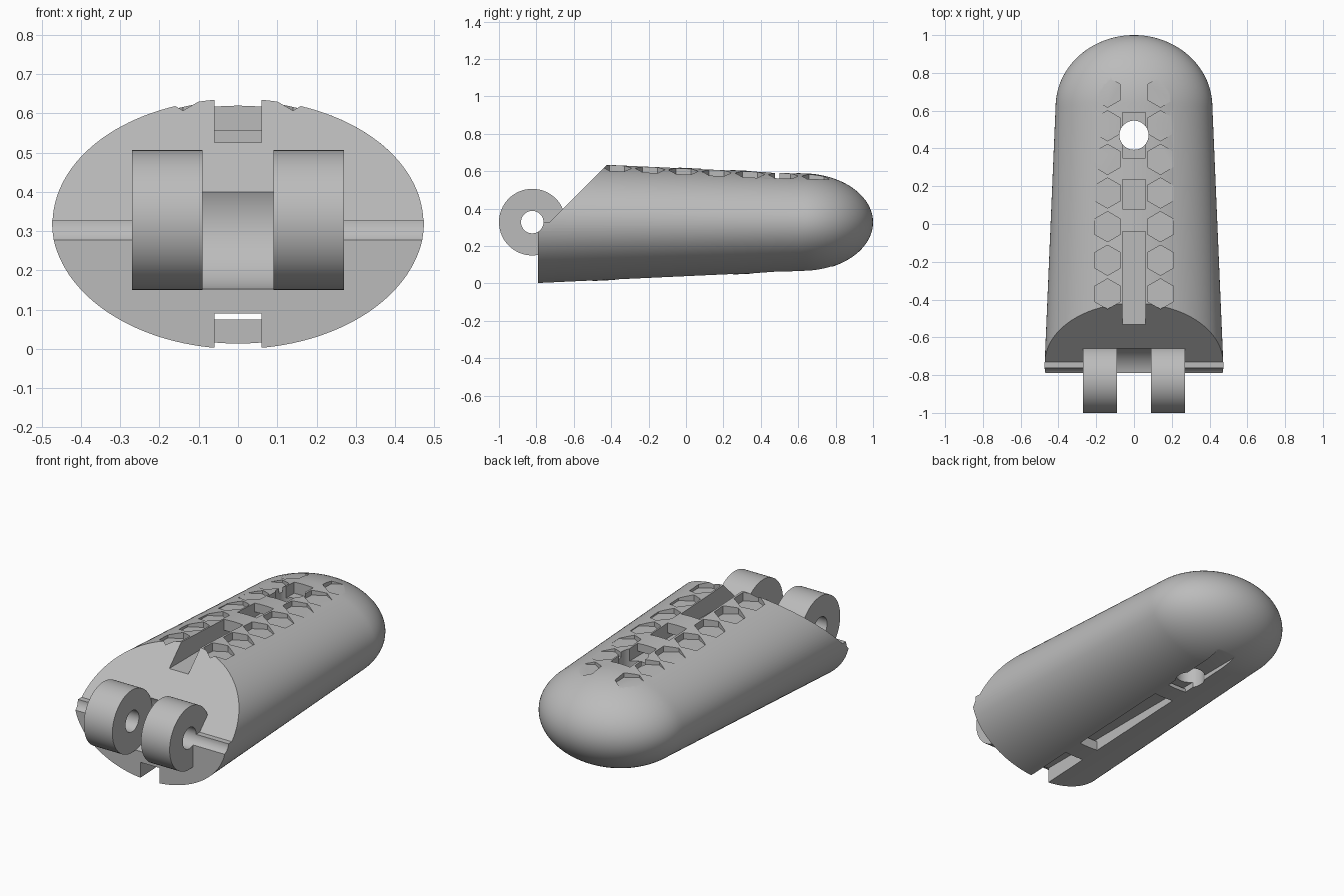
import bpy, bmesh, math
from mathutils import Matrix, Vector

cube = bpy.data.objects.get("Cube")
if cube:
    bpy.data.objects.remove(cube, do_unlink=True)

grey = bpy.data.materials.new("plain grey")
grey.use_nodes = True
color = (0.5, 0.5, 0.5, 1)
grey.diffuse_color = color
grey.node_tree.nodes["Principled BSDF"].inputs["Base Color"].default_value = color

MID = 0.327            # height of the long axis
FRONT, SHOULDER = -0.79, 0.62


def finish(bm, name):
    bmesh.ops.recalc_face_normals(bm, faces=bm.faces)
    mesh = bpy.data.meshes.new(name)
    bm.to_mesh(mesh)
    bm.free()
    mesh.materials.append(grey)
    obj = bpy.data.objects.new(name, mesh)
    bpy.context.collection.objects.link(obj)
    return obj


def extruded(name, points, direction):
    """Solid made by pushing a closed outline along a direction."""
    bm = bmesh.new()
    face = bm.faces.new([bm.verts.new(p) for p in points])
    new = bmesh.ops.extrude_face_region(bm, geom=[face])["geom"]
    verts = [v for v in new if isinstance(v, bmesh.types.BMVert)]
    bmesh.ops.translate(bm, verts=verts, vec=direction)
    return finish(bm, name)


def side_profile(name, outline, half):
    return extruded(name, [(-half, y, z) for y, z in outline], (2 * half, 0, 0))


def cylinder(name, centre, radius, length, axis):
    bm = bmesh.new()
    turn = Vector((0, 0, 1)).rotation_difference(Vector(axis)).to_matrix().to_4x4()
    bmesh.ops.create_cone(bm, cap_ends=True, segments=64, radius1=radius,
                          radius2=radius, depth=length,
                          matrix=Matrix.Translation(centre) @ turn)
    return finish(bm, name)


def combine(target, tool, operation="DIFFERENCE"):
    tool.hide_render = True
    mod = target.modifiers.new(tool.name, "BOOLEAN")
    mod.object, mod.operation, mod.solver = tool, operation, "EXACT"
    bpy.context.view_layer.objects.active = target
    bpy.ops.object.modifier_apply(modifier=mod.name)
    bpy.data.objects.remove(tool, do_unlink=True)


# Tapered oval shell with a rounded tip
def fingertip_body():
    sides, steps = 128, 24
    stations = [(FRONT, 0.475, 0.327)]
    for i in range(steps):
        a = math.pi / 2 * i / steps
        stations.append((SHOULDER + 0.38 * math.sin(a),
                         0.415 * math.cos(a), 0.262 * math.cos(a)))
    bm = bmesh.new()
    rings = []
    for y, rx, rz in stations:
        angles = [math.tau * k / sides for k in range(sides)]
        rings.append([bm.verts.new((rx * math.cos(a), y, MID + rz * math.sin(a)))
                      for a in angles])
    bm.faces.new(rings[0])
    for a, b in zip(rings, rings[1:]):
        for k in range(sides):
            n = (k + 1) % sides
            bm.faces.new((a[k], a[n], b[n], b[k]))
    tip = bm.verts.new((0, 1, MID))
    for k in range(sides):
        bm.faces.new((rings[-1][k], rings[-1][(k + 1) % sides], tip))
    return finish(bm, "fingertip_body")


body = fingertip_body()

# Slanted opening above the hinge
combine(body, side_profile("slant_cutter", [
    (-0.73, MID), (-0.3, MID + 0.43), (-0.3, 1), (-1.2, 1), (-1.2, MID)], 0.7))

# Hinge lugs, the round gap between them and the pin channel
pivot = (0, -0.822, MID + 0.001)
combine(body, cylinder("hinge_lugs", pivot, 0.178, 0.54, (1, 0, 0)), "UNION")
combine(body, cylinder("hinge_gap", pivot, 0.179, 0.18, (1, 0, 0)))
combine(body, cylinder("pin_hole", pivot, 0.06, 1.4, (1, 0, 0)))

# Cord channels with bridges, upper then lower
combine(body, side_profile("upper_channel", [
    (-0.6, 0.525), (0.59, 0.525), (0.59, 0.8), (0.35, 0.8), (0.35, 0.555),
    (0.235, 0.555), (0.235, 0.8), (0.08, 0.8), (0.08, 0.555),
    (-0.04, 0.555), (-0.04, 0.8), (-0.6, 0.8)], 0.06))
combine(body, side_profile("lower_channel", [
    (-1, 0.09), (0.95, 0.09), (0.95, -0.1), (0.36, -0.1), (0.36, 0.075),
    (0.25, 0.075), (0.25, -0.1), (-0.38, -0.1), (-0.38, 0.075),
    (-0.5, 0.075), (-0.5, -0.1), (-1, -0.1)], 0.06))

# Vertical cord hole
combine(body, cylinder("cord_hole", (0, 0.47, 0.3), 0.077, 1.2, (0, 0, 1)))


# Two rows of hexagonal grip pockets with a gently falling floor
def pocket_floor(y):
    return 0.574 - 0.0236 * y


for side in (-1, 1):
    for row in range(7):
        cy = -0.37 + 0.178 * row
        outline = []
        for k in range(6):
            a = math.pi / 2 + math.tau * k / 6
            y = cy + 0.08 * math.sin(a)
            outline.append((side * 0.14 + 0.08 * math.cos(a), y, pocket_floor(y)))
        combine(body, extruded("grip_pocket", outline, (0, 0, 0.2)))

# Smooth curved surfaces, crisp cut edges
bpy.ops.object.select_all(action="DESELECT")
body.select_set(True)
bpy.context.view_layer.objects.active = body
bpy.ops.object.shade_smooth_by_angle(angle=math.radians(30))
